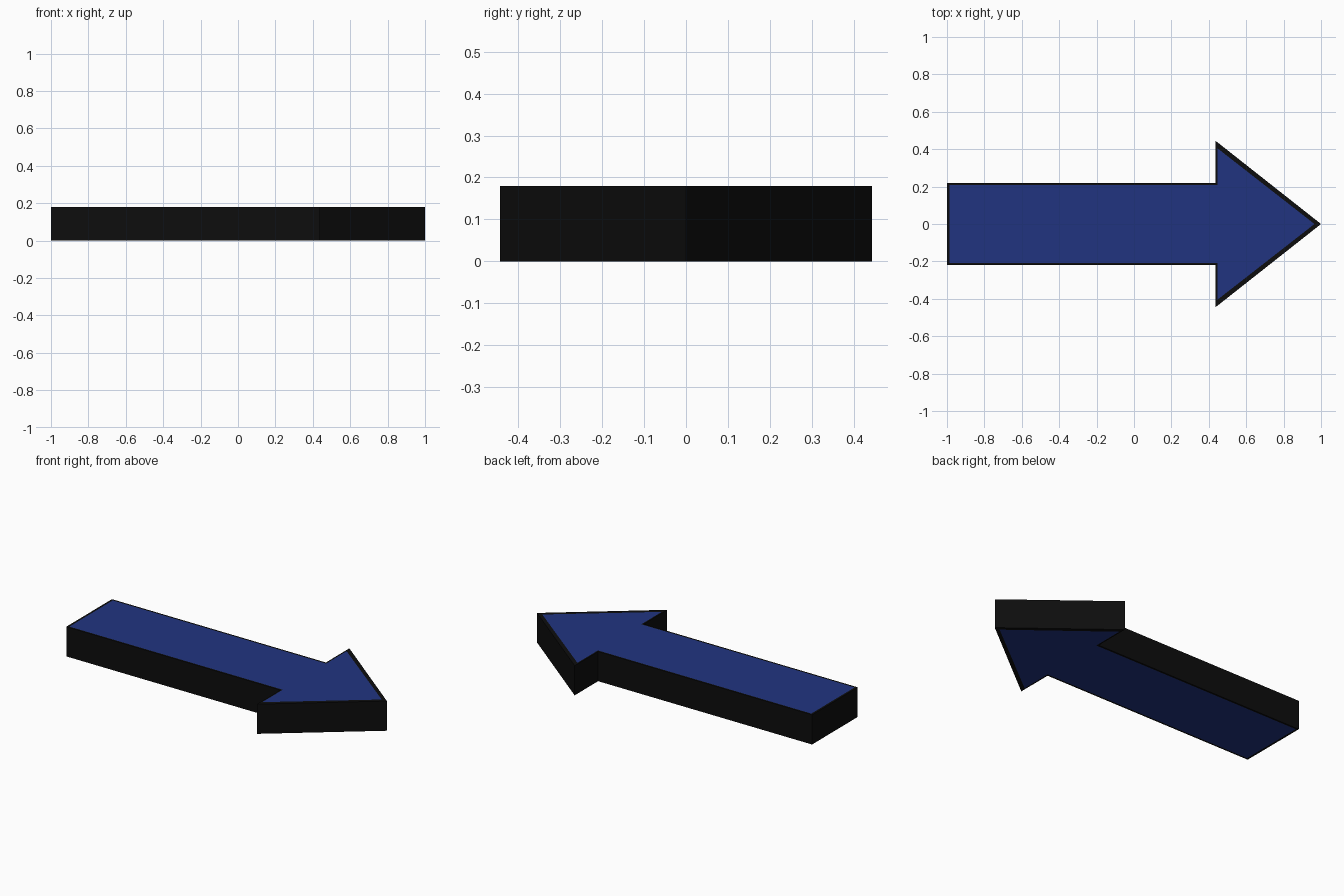
import bpy, bmesh

if "Cube" in bpy.data.objects:
    bpy.data.objects.remove(bpy.data.objects["Cube"])

HEIGHT = 0.18


def mirrored(half):
    """Complete an outline from its +y half (tail to tip), counter-clockwise."""
    tip, rest = half[-1], half[:-1]
    return [(x, -y) for x, y in rest] + [tip] + rest[::-1]


# Arrow outline and the painted panel inside its dark border
outer = mirrored([(-1, 0.219), (0.437, 0.219), (0.437, 0.444), (1, 0)])
inner = mirrored([(-0.987, 0.208), (0.446, 0.208), (0.446, 0.405), (0.965, 0)])


def material(name, rgb):
    m = bpy.data.materials.new(name)
    m.diffuse_color = (*rgb, 1)
    m.use_nodes = True
    m.node_tree.nodes["Principled BSDF"].inputs["Base Color"].default_value = m.diffuse_color
    return m


mesh = bpy.data.meshes.new("arrow")
mesh.materials.append(material("black", (0.004, 0.004, 0.004)))
mesh.materials.append(material("navy blue", (0.0152, 0.034, 0.216)))

bm = bmesh.new()
n = len(outer)
rims = []
# Bottom and top caps: blue panel with a black border ring
for z in (0, HEIGHT):
    o = [bm.verts.new((x, y, z)) for x, y in outer]
    p = [bm.verts.new((x, y, z)) for x, y in inner]
    bm.faces.new(p).material_index = 1
    for i in range(n):
        j = (i + 1) % n
        bm.faces.new((o[i], o[j], p[j], p[i]))
    rims.append(o)

# Black side walls
low, high = rims
for i in range(n):
    j = (i + 1) % n
    bm.faces.new((low[i], low[j], high[j], high[i]))

bmesh.ops.recalc_face_normals(bm, faces=bm.faces)
bm.to_mesh(mesh)
bm.free()

arrow = bpy.data.objects.new("arrow", mesh)
bpy.context.collection.objects.link(arrow)
